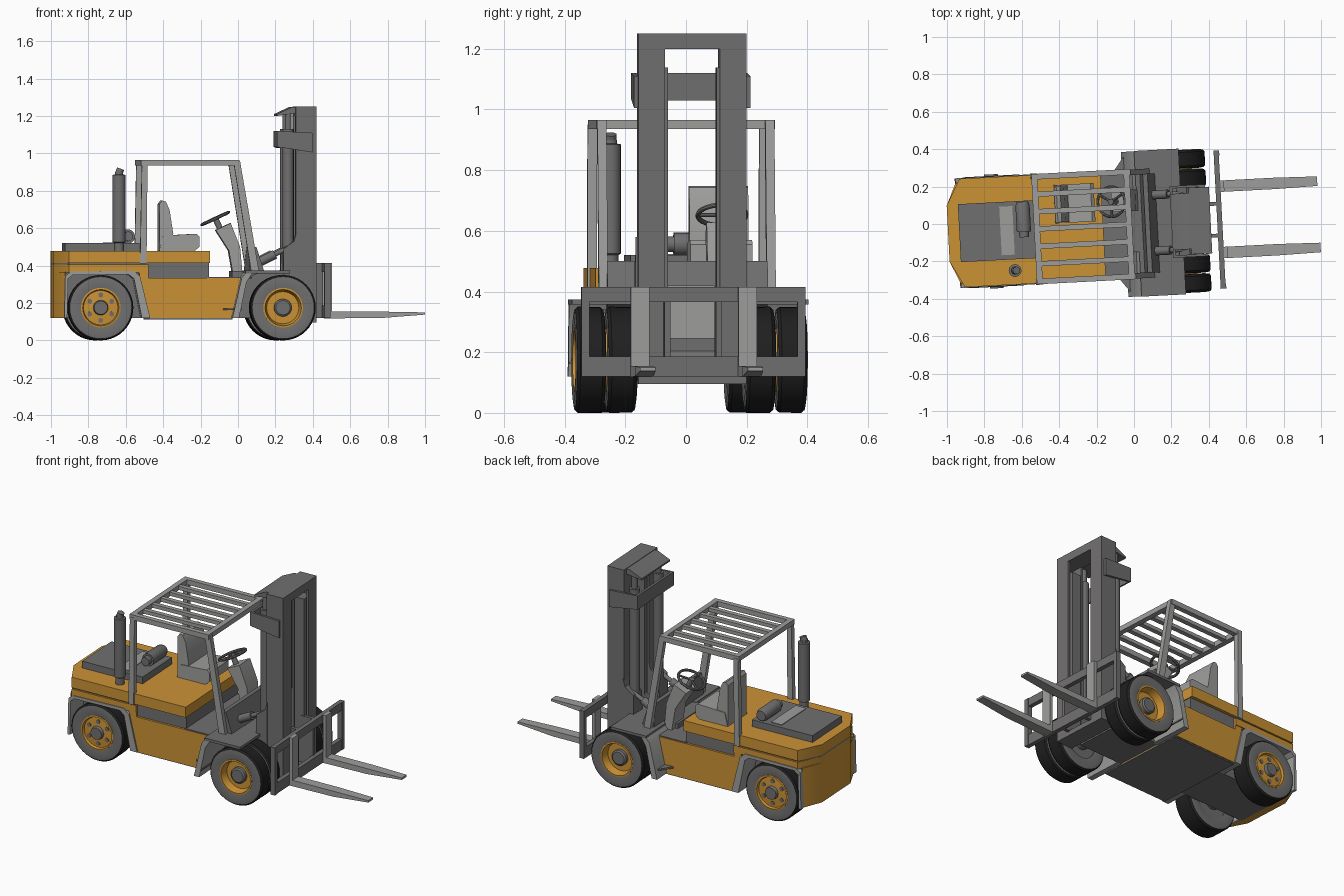
import bpy, bmesh, math
from mathutils import Matrix, Vector

if "Cube" in bpy.data.objects:
    bpy.data.objects.remove(bpy.data.objects["Cube"])

TURN = Matrix.Rotation(math.radians(3.0), 4, 'Z')   # whole truck is slightly turned


def material(name, rgb):
    m = bpy.data.materials.new(name)
    m.diffuse_color = (*rgb, 1)
    m.use_nodes = True
    m.node_tree.nodes["Principled BSDF"].inputs["Base Color"].default_value = m.diffuse_color
    return m


YELLOW = material("yellow paint", (0.60, 0.29, 0.036))
DARK = material("dark grey", (0.165, 0.16, 0.16))
LIGHT = material("light grey", (0.34, 0.34, 0.335))
BLACK = material("black rubber", (0.014, 0.014, 0.014))


def finish(bm, name, mats):
    bmesh.ops.remove_doubles(bm, verts=bm.verts, dist=1e-5)
    bmesh.ops.recalc_face_normals(bm, faces=bm.faces)
    for e in bm.edges:
        e.smooth = e.calc_face_angle(0) < math.radians(30)
    for f in bm.faces:
        f.smooth = True
    me = bpy.data.meshes.new(name)
    bm.to_mesh(me)
    bm.free()
    me.transform(TURN)
    for m in mats:
        me.materials.append(m)
    ob = bpy.data.objects.new(name, me)
    bpy.context.collection.objects.link(ob)
    return ob


def prism(name, mat, pts, a, b, axis='y'):
    """Extrude an xz profile along y, or an xy outline along z."""
    bm = bmesh.new()
    place = (lambda p, t: (p[0], t, p[1])) if axis == 'y' else (lambda p, t: (p[0], p[1], t))
    lo = [bm.verts.new(place(p, a)) for p in pts]
    hi = [bm.verts.new(place(p, b)) for p in pts]
    bm.faces.new(lo)
    bm.faces.new(hi)
    for i in range(len(pts)):
        j = (i + 1) % len(pts)
        bm.faces.new((lo[i], lo[j], hi[j], hi[i]))
    return finish(bm, name, [mat])


def box(name, mat, x0, x1, y0, y1, z0, z1):
    return prism(name, mat, [(x0, y0), (x1, y0), (x1, y1), (x0, y1)], z0, z1, 'z')


def lathe(name, mats, prof, M, seg_mats=None, n=32, closed=False):
    """Spin (radius, height) points round the local z axis of M."""
    bm = bmesh.new()
    rings = [[bm.verts.new(M @ Vector((r * math.cos(2 * math.pi * i / n),
                                       r * math.sin(2 * math.pi * i / n), h)))
              for i in range(n)] for r, h in prof]
    for k in range(len(prof) if closed else len(prof) - 1):
        p, q = rings[k], rings[(k + 1) % len(prof)]
        for i in range(n):
            j = (i + 1) % n
            f = bm.faces.new((p[i], p[j], q[j], q[i]))
            f.material_index = seg_mats[k] if seg_mats else 0
    bmesh.ops.dissolve_degenerate(bm, edges=bm.edges, dist=1e-6)
    return finish(bm, name, mats)


def along(p, q):
    d = Vector(q) - Vector(p)
    return Matrix.Translation(p) @ d.to_track_quat('Z', 'Y').to_matrix().to_4x4(), d.length


def rod(name, mat, p, q, r, n=16):
    M, L = along(p, q)
    return lathe(name, [mat], [(0, 0), (r, 0), (r, L), (0, L)], M, n=n)


def wheel_matrix(x, s):
    return Matrix.Translation((x, 0, 0.175)) @ Matrix.Rotation(-s * math.pi / 2, 4, 'X')


def tyre(name, x, s, a, b):
    prof = [(0.1, a + .006), (0.14, a), (0.166, a + .004), (0.174, a + .014),
            (0.175, b - .014), (0.166, b - .004), (0.14, b), (0.1, b - .006)]
    # tread is black, sidewalls grey
    lathe(name, [DARK, BLACK], prof, wheel_matrix(x, s), [0, 0, 1, 1, 1, 0, 0, 0], 40, True)


FX, RX = 0.222, -0.75
for s, side in ((1, "left"), (-1, "right")):
    def sbox(name, mat, x0, x1, y0, y1, z0, z1):
        box(f"{side}_{name}", mat, x0, x1, s * y0, s * y1, z0, z1)

    def sprism(name, mat, pts, y0, y1):
        prism(f"{side}_{name}", mat, pts, s * y0, s * y1)

    # wheels: double front tyres with deep rims, single rear tyres with holed rims
    tyre(f"{side}_front_inner_tyre", FX, s, 0.178, 0.279)
    tyre(f"{side}_front_outer_tyre", FX, s, 0.282, 0.383)
    tyre(f"{side}_rear_tyre", RX, s, 0.17, 0.297)
    lathe(f"{side}_front_rim", [YELLOW, DARK],
          [(0, .19), (.103, .19), (.106, .38), (.097, .381), (.086, .335), (.047, .335),
           (.047, .355), (.038, .362), (0, .362)],
          wheel_matrix(FX, s), [1, 0, 0, 0, 0, 1, 1, 1])
    lathe(f"{side}_rear_rim", [YELLOW, DARK],
          [(0, .18), (.103, .18), (.106, .294), (.097, .296), (.092, .282), (.04, .286),
           (.036, .305), (0, .305)],
          wheel_matrix(RX, s), [1, 0, 0, 0, 0, 1, 1])
    for i in range(6):
        a = i * math.pi / 3 + math.pi / 6
        x, z = RX + .068 * math.cos(a), .175 + .068 * math.sin(a)
        rod(f"{side}_rear_rim_hole", DARK, (x, s * .28, z), (x, s * .2875, z), .013, 12)

    # rear wheel arch
    sprism("rear_arch", LIGHT,
           [(-.945, .12), (-.94, .345), (-.91, .368), (-.575, .372), (-.54, .345), (-.485, .12),
            (-.53, .12), (-.572, .33), (-.6, .352), (-.9, .35), (-.925, .33), (-.93, .12)],
           .15, .294)
    # front fender, mud guard and step
    sbox("front_fender_top", DARK, .02, .258, .14, .39, .358, .374)
    sprism("front_mud_guard", LIGHT,
           [(.03, .372), (.0, .335), (-.05, .12), (-.015, .12), (.025, .31), (.055, .358)],
           .14, .388)
    prism(f"{side}_step", DARK, [(-.1, s * .28), (-.02, s * .385), (0, s * .385), (0, s * .28)],
          .162, .172, 'z')
    # overhead guard posts and side rails
    sprism("rear_post", LIGHT, [(-.54, .41), (-.505, .41), (-.5, .95), (-.53, .95)], .268, .298)
    sprism("front_post", LIGHT, [(.055, .372), (.097, .372), (-.005, .963), (-.04, .963)], .262, .292)
    sbox("guard_rail", LIGHT, -.535, -.01, .265, .295, .935, .966)

    # mast: channel uprights, inner rails, lift cylinders, tilt cylinders
    sbox("mast_web", DARK, .30, .41, .165, .178, .1, 1.25)
    sbox("mast_front_flange", DARK, .396, .41, .09, .178, .1, 1.25)
    sbox("mast_rear_flange", DARK, .30, .314, .09, .178, .1, 1.25)
    sbox("inner_rail", DARK, .325, .388, .08, .155, .1, 1.138)
    rod(f"{side}_lift_cylinder", DARK, (.262, s * .125, .2), (.262, s * .125, 1.13), .03)
    rod(f"{side}_lift_rod", DARK, (.262, s * .125, 1.12), (.262, s * .125, 1.215), .018)
    sprism("mast_bracket", DARK, [(.305, .58), (.29, .53), (.235, .49), (.23, .2), (.305, .2)],
           .09, .182)
    sprism("mast_collar_side", DARK, [(.2, 1.12), (.39, 1.11), (.39, 1.005), (.2, 1.035)],
           .179, .192)
    rod(f"{side}_tilt_cylinder", DARK, (.08, s * .15, .405), (.19, s * .15, .46), .024)
    rod(f"{side}_tilt_rod", DARK, (.18, s * .15, .455), (.26, s * .15, .495), .013)

    # carriage uprights and forks
    sbox("carriage_end", DARK, .445, .475, .343, .37, .12, .415)
    sbox("carriage_arm", DARK, .37, .45, .075, .095, .12, .415)
    sbox("fork_shank", LIGHT, .472, .492, .147, .208, .118, .415)
    bm = bmesh.new()
    rows = [(.48, .147, .208, .118, .155), (.76, .147, .208, .12, .154), (.99, .152, .203, .138, .15)]
    rings = [[bm.verts.new((x, s * y, z)) for y, z in ((a, c), (b, c), (b, d), (a, d))]
             for x, a, b, c, d in rows]
    bm.faces.new(rings[0])
    bm.faces.new(rings[-1])
    for p, q in zip(rings, rings[1:]):
        for i in range(4):
            bm.faces.new((p[i], p[(i + 1) % 4], q[(i + 1) % 4], q[i]))
    finish(bm, f"{side}_fork_tine", [LIGHT])

# counterweight, belt and hood


def tail(w, x1, c=.92):
    return [(-.995, -.15), (-c, -w), (x1, -w), (x1, w), (-c, w), (-.995, .15)]


prism("counterweight", YELLOW, tail(.272, -.935, .94), .12, .365, 'z')
prism("body_belt", YELLOW, tail(.29, -.495), .362, .405, 'z')
prism("belt_groove", DARK, tail(.28, -.495), .404, .414, 'z')
prism("hood", YELLOW, tail(.29, -.165), .413, .478, 'z')
prism("side_body", YELLOW, [(-.545, .364), (-.488, .12), (-.045, .12), (.01, .335),
                            (-.495, .335), (-.495, .364)], -.285, .285)
box("seat_base", DARK, -.5, -.17, -.272, .272, .334, .414)
box("floor_plate", DARK, -.18, .06, -.28, .28, .33, .34)
box("under_plate", DARK, -.49, -.045, -.28, .28, .113, .121)
box("rear_chassis", DARK, -.95, -.48, -.155, .155, .12, .38)
box("front_chassis", DARK, -.04, .262, -.15, .15, .12, .372)
box("front_panel", LIGHT, .262, .272, -.08, .08, .245, .42)
prism("cowl", DARK, [(.04, .335), (.125, .372), (.085, .5), (.06, .5)], -.265, .265)
for x, w in ((FX, .2), (RX, .19)):
    rod("axle", DARK, (x, -w, .175), (x, w, .175), .05)

# hood cover, grille, air cleaner and exhaust
box("hood_cover", DARK, -.935, -.535, -.155, .155, .477, .52)
box("hood_grille", LIGHT, -.715, -.645, -.13, .13, .519, .524)
lathe("air_cleaner", [DARK], [(0, 0), (.026, 0), (.026, .03), (.038, .03), (.038, .17), (.03, .19), (0, .19)],
      along((-.59, -.04, .556), (-.59, .15, .556))[0], n=20)
lathe("exhaust", [DARK], [(0, 0), (.026, 0), (.026, .045), (.034, .05), (.034, .41), (.022, .412),
                          (.022, .425), (0, .425)], Matrix.Translation((-.648, -.215, .475)), n=20)
rod("exhaust_tip", DARK, (-.65, -.215, .89), (-.64, -.215, .918), .02)

# overhead guard bars
box("guard_rear_bar", LIGHT, -.535, -.503, -.29, .29, .935, .966)
box("guard_front_bar", LIGHT, -.042, -.01, -.29, .29, .935, .966)
for i in range(5):
    y = -.186 + i * .093
    box("guard_slat", LIGHT, -.51, -.03, y - .014, y + .014, .94, .962)

# seat
prism("seat_cushion", LIGHT, [(-.42, .476), (-.235, .476), (-.205, .5), (-.205, .555),
                              (-.222, .57), (-.40, .56)], .025, .23)
prism("seat_back", LIGHT, [(-.42, .48), (-.35, .48), (-.345, .57), (-.365, .7), (-.385, .742),
                           (-.405, .748), (-.418, .73)], .03, .225)

# steering console and wheel
prism("steering_console", LIGHT, [(-.115, .59), (-.035, .627), (.015, .5), (.03, .335), (-.02, .335),
                                  (-.045, .48)], .07, .185)
hub = Vector((-.115, .125, .652))
up = Vector((-.42, 0, .9)).normalized()
M, _ = along(hub, hub + up)
lathe("steering_wheel", [DARK], [(.08 + .008 * math.cos(t * math.pi / 4), .008 * math.sin(t * math.pi / 4))
                                 for t in range(8)], M, n=28, closed=True)
rod("steering_column", DARK, hub - up * .07, hub + up * .008, .016)
for i in range(3):
    a = i * 2 * math.pi / 3
    rod("steering_spoke", DARK, hub, M @ Vector((.08 * math.cos(a), .08 * math.sin(a), 0)), .007, 8)

# mast cross members
box("mast_top_bar", DARK, .30, .41, -.165, .165, 1.2, 1.25)
box("mast_bottom_bar", DARK, .30, .41, -.178, .178, .095, .125)
prism("mast_top_wedge", DARK, [(.2, 1.2), (.2, 1.21), (.28, 1.247), (.302, 1.247), (.302, 1.215)], -.15, .15)
prism("mast_collar_back", DARK, [(.2, 1.12), (.215, 1.12), (.215, 1.03), (.2, 1.035)], -.19, .19)

# carriage bars
box("carriage_top_bar", DARK, .445, .472, -.37, .37, .366, .415)
box("carriage_bottom_bar", DARK, .445, .472, -.37, .37, .12, .186)
